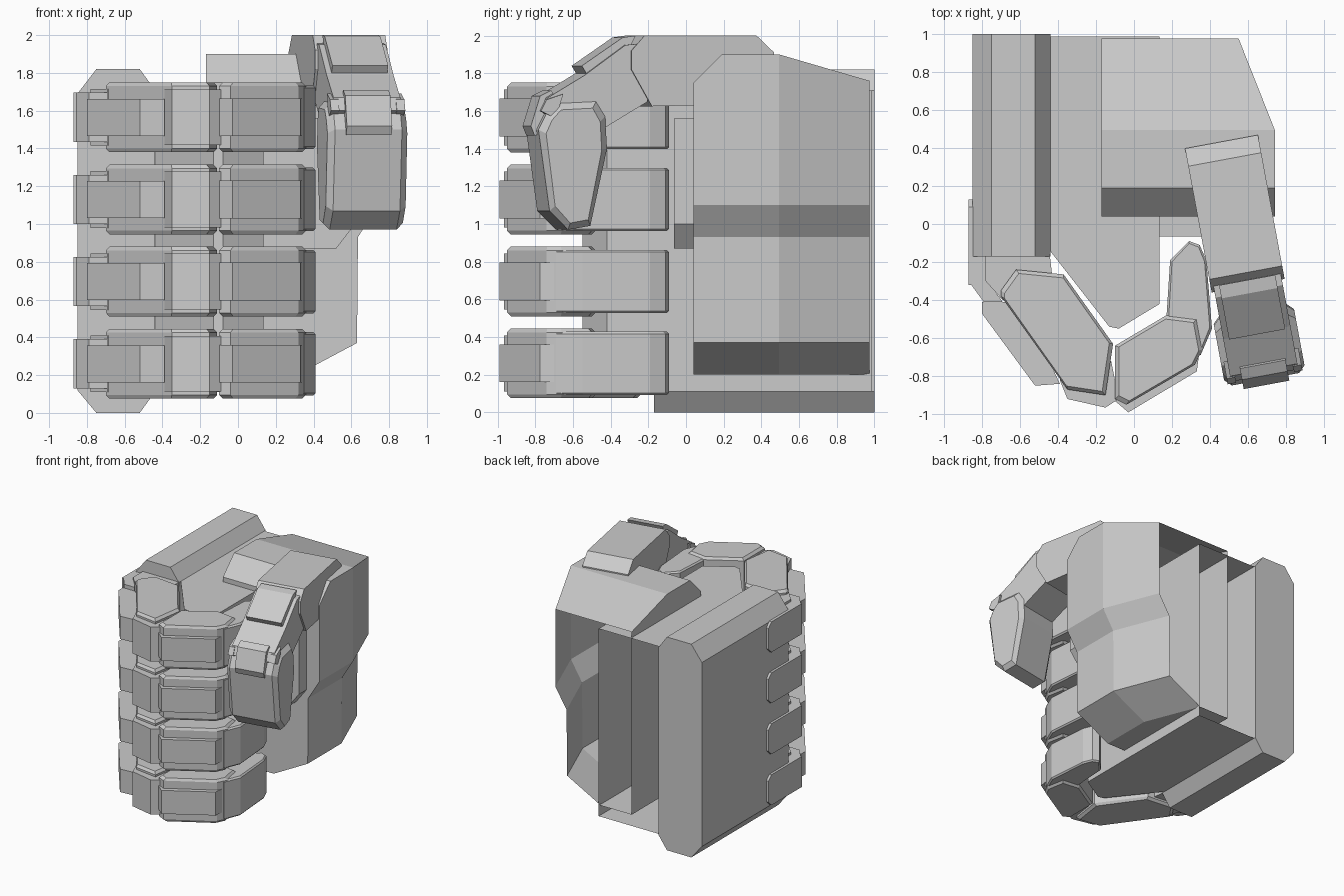
import bpy, bmesh, math
from mathutils import Matrix

if "Cube" in bpy.data.objects:
    bpy.data.objects.remove(bpy.data.objects["Cube"])

ORDER = {'x': lambda p, t: (t, p[0], p[1]),
         'y': lambda p, t: (p[0], t, p[1]),
         'z': lambda p, t: (p[0], p[1], t)}


def finish(name, bm, matrix=None):
    bmesh.ops.recalc_face_normals(bm, faces=bm.faces)
    me = bpy.data.meshes.new(name)
    bm.to_mesh(me)
    bm.free()
    ob = bpy.data.objects.new(name, me)
    if matrix:
        ob.matrix_world = matrix
    bpy.context.collection.objects.link(ob)
    return ob


def prism(name, pts, axis, lo, hi, chamfer=0.0, matrix=None, skip=()):
    """Extrude a profile along an axis, optionally chamfering the two caps."""
    us, vs = [p[0] for p in pts], [p[1] for p in pts]
    cu, cv = (min(us) + max(us)) / 2, (min(vs) + max(vs)) / 2
    su = 1 - 2 * chamfer / (max(us) - min(us))
    sv = 1 - 2 * chamfer / (max(vs) - min(vs))
    small = [(cu + (u - cu) * su, cv + (v - cv) * sv) for u, v in pts]
    if chamfer:
        rows = [(small, lo), (pts, lo + chamfer), (pts, hi - chamfer), (small, hi)]
    else:
        rows = [(pts, lo), (pts, hi)]
    bm = bmesh.new()
    loops = [[bm.verts.new(ORDER[axis](p, t)) for p in row] for row, t in rows]
    n = len(pts)
    for a, b in zip(loops, loops[1:]):
        for i in range(n):
            if i not in skip:
                j = (i + 1) % n
                bm.faces.new((a[i], a[j], b[j], b[i]))
    bm.faces.new(loops[0])
    bm.faces.new(loops[-1])
    return finish(name, bm, matrix)


# Armoured back of the hand
prism("back_hand_plate", [(-.85, .12), (-.75, 0), (-.52, 0), (-.44, .11),
      (-.44, 1.71), (-.52, 1.82), (-.75, 1.82), (-.85, 1.69)], 'y', -.17, 1)

# Palm shell, open at the wrist
prism("palm", [(-.45, .985), (-.45, -.13), (-.13, -.54), (-.08, -.55),
      (.135, -.42), (.135, .985)], 'z', .11, 1.71, skip=(5,))

# Block between palm and thumb
prism("thumb_root", [(.13, .87), (.52, .87), (.62, 1.0), (.62, 1.56), (.13, 1.56)],
      'y', -.065, .1)

# Heel pad: open-backed shell built from stacked levels
bm = bmesh.new()
rows = []
for z, x, yf, zb in [(.2, .31, .04, .2), (.37, .63, .04, .37), (.93, .635, .04, .93),
                     (1.1, .74, .04, 1.1), (1.75, .74, .04, 1.7), (1.9, .74, .19, 1.76)]:
    rows.append([bm.verts.new(c) for c in
                 ((-.17, yf, z), (x, yf, z), (x, .495, z), (x - .19, .975, zb))])
for a, b in zip(rows, rows[1:]):
    for i in range(3):
        bm.faces.new((a[i], a[i + 1], b[i + 1], b[i]))
top, low = rows[-1], rows[0]
mid = bm.verts.new((-.17, .495, 1.9))
back = bm.verts.new((-.17, .975, 1.76))
floor = bm.verts.new((-.17, .975, .2))
bm.faces.new((top[0], top[1], top[2], mid))
bm.faces.new((mid, top[2], top[3], back))
bm.faces.new((low[0], low[1], low[2], low[3], floor))
bm.faces.new([r[0] for r in rows] + [mid, back, floor])
finish("heel_pad", bm)

# Finger parts: name, outline seen from above, half height, chamfer
FINGER = [
    ("knuckle_body", [(-.78, -.1), (-.78, -.3), (-.69, -.4), (-.42, -.36), (-.45, -.1)], .15, 0),
    ("upper_segment", [(-.7, -.35), (-.62, -.24), (-.37, -.265), (-.11, -.63),
                       (-.15, -.9), (-.35, -.87), (-.7, -.38)], .185, .02),
    ("upper_plate", [(-.8, -.41), (-.8, -.47), (-.52, -.85), (-.39, -.84), (-.5, -.6),
                     (-.68, -.41)], .098, 0),
    ("middle_joint", [(-.39, -.82), (-.35, -.92), (-.15, -.965), (-.08, -.92),
                      (-.12, -.72), (-.3, -.7)], .148, 0),
    ("lower_segment", [(-.1, -.64), (.17, -.48), (.33, -.5), (.36, -.66), (.32, -.74),
                       (-.04, -.95), (-.1, -.92)], .185, .02),
    ("lower_plate", [(-.1, -.93), (-.03, -.99), (.33, -.775), (.34, -.7), (.1, -.7)], .1, 0),
    ("fingertip", [(.17, -.5), (.19, -.19), (.29, -.09), (.345, -.11), (.38, -.19),
                   (.41, -.55), (.35, -.69), (.2, -.6)], .168, .012),
]
for k in range(4):
    zc = .26 + k * .435
    for part, pts, h, c in FINGER:
        prism(f"finger_{k + 1}_{part}", pts, 'z', zc - h, zc + h, c)
    # Side plate over the knuckle, corners clipped at the rear
    prism(f"finger_{k + 1}_knuckle_plate",
          [(.09, zc - .13), (.13, zc - .09), (.13, zc + .09), (.09, zc + .13),
           (-.32, zc + .13), (-.32, zc - .13)], 'x', -.87, -.78)
    prism(f"finger_{k + 1}_knuckle_guard",
          [(-.87, -.3), (-.79, -.41), (-.69, -.41), (-.77, -.3)], 'z', zc - .13, zc + .13)

# Thumb parts in a frame turned outward: profile (y, z), half width, chamfer
frame = Matrix.Translation((.54, 0, 0)) @ Matrix.Rotation(math.radians(10.5), 4, 'Z')
THUMB = [
    ("base", [(.44, 1.64), (.44, 1.91), (.345, 2), (-.26, 2), (-.33, 1.92),
              (-.33, 1.82), (-.22, 1.625)], .195, 0),
    ("middle", [(-.25, 1.96), (-.36, 1.95), (-.58, 1.79), (-.78, 1.67), (-.81, 1.6),
                (-.72, 1.54), (-.49, 1.5), (-.24, 1.65)], .18, 0),
    ("middle_plate", [(-.3, 2), (-.37, 1.99), (-.59, 1.84), (-.56, 1.79), (-.35, 1.9)], .15, 0),
    ("tip", [(-.79, 1.58), (-.73, 1.64), (-.52, 1.65), (-.47, 1.57), (-.46, 1.4),
             (-.55, .99), (-.67, .97), (-.77, 1.07), (-.83, 1.5)], .215, .035),
    ("joint_plate", [(-.75, 1.71), (-.81, 1.68), (-.86, 1.52), (-.84, 1.47),
                     (-.78, 1.48), (-.72, 1.65)], .122, 0),
]
for part, pts, h, c in THUMB:
    prism("thumb_" + part, pts, 'x', -h, h, c, frame)
# Hinge ears either side of the thumb joint
for side in (-1, 1):
    a, b = sorted((side * .155, side * .2))
    prism("thumb_hinge_ear", [(-.7, 1.69), (-.79, 1.66), (-.82, 1.6), (-.74, 1.56)],
          'x', a, b, 0, frame)
